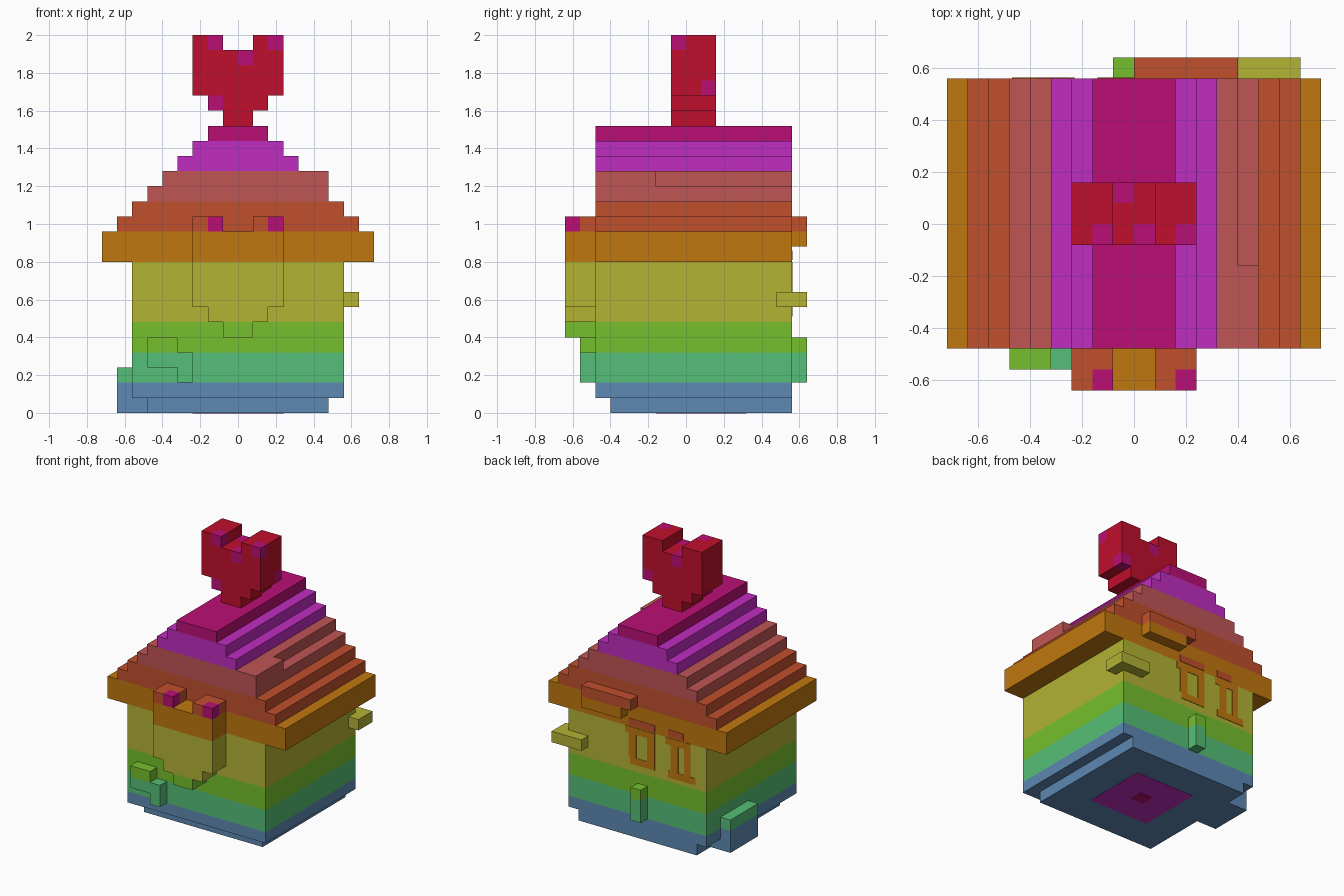
import bpy, bmesh
from mathutils import Vector

if "Cube" in bpy.data.objects:
    bpy.data.objects.remove(bpy.data.objects["Cube"], do_unlink=True)

U = 0.08  # block size

# Colours, listed from the ground up, with the block layer where each band ends
BANDS = [("blue", "5D89B3", 2), ("teal", "55BF77", 4), ("green", "76C02D", 6),
         ("olive", "B3B335", 10), ("orange", "C0770F", 12), ("rust", "C0502C", 14),
         ("rose", "C05555", 16), ("purple", "C02CC0", 18), ("magenta", "BB0F75", 19),
         ("red", "C00F2C", 99)]
NAMES = [b[0] for b in BANDS]


def linear(h):
    c = [int(h[i:i + 2], 16) / 255 for i in (0, 2, 4)]
    return [v / 12.92 if v <= 0.04045 else ((v + 0.055) / 1.055) ** 2.4 for v in c] + [1.0]


MATS = []
for name, code, _ in BANDS:
    m = bpy.data.materials.new(name)
    m.use_nodes = True
    m.diffuse_color = linear(code)
    m.node_tree.nodes["Principled BSDF"].inputs["Base Color"].default_value = linear(code)
    MATS.append(m)


def band(k):
    return next(i for i, b in enumerate(BANDS) if k < b[2])


def finish(name, bm, mats):
    me = bpy.data.meshes.new(name)
    bm.to_mesh(me)
    bm.free()
    for m in mats:
        me.materials.append(m)
    ob = bpy.data.objects.new(name, me)
    bpy.context.collection.objects.link(ob)
    return ob


def blocks(name, boxes, magenta=()):
    """Join block boxes (x0, x1, y0, y1, z0, z1 in block units) into one skin,
    coloured by height; cells listed in magenta are spots."""
    cells = {(i, j, k) for x0, x1, y0, y1, z0, z1 in boxes
             for i in range(x0, x1) for j in range(y0, y1) for k in range(z0, z1)}
    bm = bmesh.new()
    verts = {}

    def vert(p):
        p = tuple(round(c) for c in p)
        if p not in verts:
            verts[p] = bm.verts.new(Vector(p) * U)
        return verts[p]

    for cell in cells:
        for axis in range(3):
            for side in (0, 1):
                n = list(cell)
                n[axis] += 1 if side else -1
                if tuple(n) in cells:
                    continue
                a, b = (axis + 1) % 3, (axis + 2) % 3
                ring = [(0, 0), (1, 0), (1, 1), (0, 1)]
                pts = []
                for da, db in (ring if side else ring[::-1]):
                    p = list(cell)
                    p[axis] += side
                    p[a] += da
                    p[b] += db
                    pts.append(vert(p))
                f = bm.faces.new(pts)
                f.material_index = NAMES.index("magenta") if cell in magenta else band(cell[2])
    bmesh.ops.dissolve_limit(bm, angle_limit=0.01, verts=bm.verts[:], edges=bm.edges[:],
                             delimit={'MATERIAL'})
    return finish(name, bm, MATS)


def plates(name, colour, boxes):
    """Thin painted plates, given as x0, x1, y0, y1, z0, z1."""
    bm = bmesh.new()
    for x0, x1, y0, y1, z0, z1 in boxes:
        g = bmesh.ops.create_cube(bm, size=1)
        for v in g["verts"]:
            v.co = ((x0 + x1) / 2 + v.co.x * (x1 - x0), (y0 + y1) / 2 + v.co.y * (y1 - y0),
                    (z0 + z1) / 2 + v.co.z * (z1 - z0))
    return finish(name, bm, [MATS[NAMES.index(colour)]])


# House walls on a slightly smaller footing, with a side step on the right
blocks("house_walls", [(-7, 7, -6, 7, 1, 10), (-6, 6, -5, 7, 0, 1)])
blocks("side_step", [(-8, -7, 1, 5, 0, 3), (-7, -6, 1, 5, 0, 1)])

# Stepped roof: eave, then one narrower slab per layer
roof = [(-9, 9, -6, 7, 10, 12)]
roof += [(-w, w, -6, 7, z, z + 1)
         for z, w in zip(range(12, 19), (8, 7, 6, 5, 4, 3, 2))]
roof.append((5, 6, -6, -2, 15, 16))
blocks("stepped_roof", roof)


# Heart ornament on the ridge
blocks("roof_heart",
       [(-1, 1, -1, 2, 19, 20), (-2, 2, -1, 2, 20, 21), (-3, 3, -1, 2, 21, 24),
        (-3, -1, -1, 2, 24, 25), (1, 3, -1, 2, 24, 25)],
       {(-2, -1, 24), (2, -1, 24), (0, -1, 23), (-2, -1, 20), (2, 1, 21), (-1, 1, 23)})

# Heart plaque on the front wall
blocks("front_heart",
       [(-1, 1, -8, -6, 5, 6), (-2, 2, -8, -6, 6, 7), (-3, 3, -8, -6, 7, 12),
        (-3, -1, -8, -6, 12, 13), (1, 3, -8, -6, 12, 13)],
       {(-2, -8, 12), (2, -8, 12)})

# Small trim blocks around the walls
blocks("front_bracket", [(-6, -4, -7, -6, 3, 5), (-4, -3, -7, -6, 2, 4)])
blocks("corner_bracket", [(5, 8, 7, 8, 7, 8), (7, 8, 6, 7, 7, 8)])
blocks("back_post", [(-1, 0, 7, 8, 2, 5)])
blocks("back_eave_bar", [(0, 5, 7, 8, 12, 13), (1, 5, 7, 8, 11, 12)])

# Painted drips on the back wall
Y0, Y1 = 0.558, 0.563
drips = [(-0.14, 0.10, 0.75, 0.80), (0.01, 0.07, 0.58, 0.75), (-0.14, -0.08, 0.58, 0.75),
         (-0.14, 0.06, 0.53, 0.58),
         (-0.43, -0.23, 0.75, 0.80), (-0.33, -0.27, 0.56, 0.75), (-0.43, -0.38, 0.56, 0.75),
         (-0.47, -0.25, 0.51, 0.56)]
plates("back_drips", "orange", [(a, b, Y0, Y1, c, d) for a, b, c, d in drips])
plates("back_drip_caps", "rust", [(-0.14, 0.07, Y0, Y1, 0.81, 0.86),
                                  (-0.37, -0.25, Y0, Y1, 0.81, 0.86)])

# Painted squares under the floor
plates("floor_square", "purple", [(-0.24, 0.24, -0.16, 0.32, -0.002, 0.002)])
plates("floor_square_centre", "magenta", [(-0.05, 0.05, 0.03, 0.13, -0.004, 0.002)])
